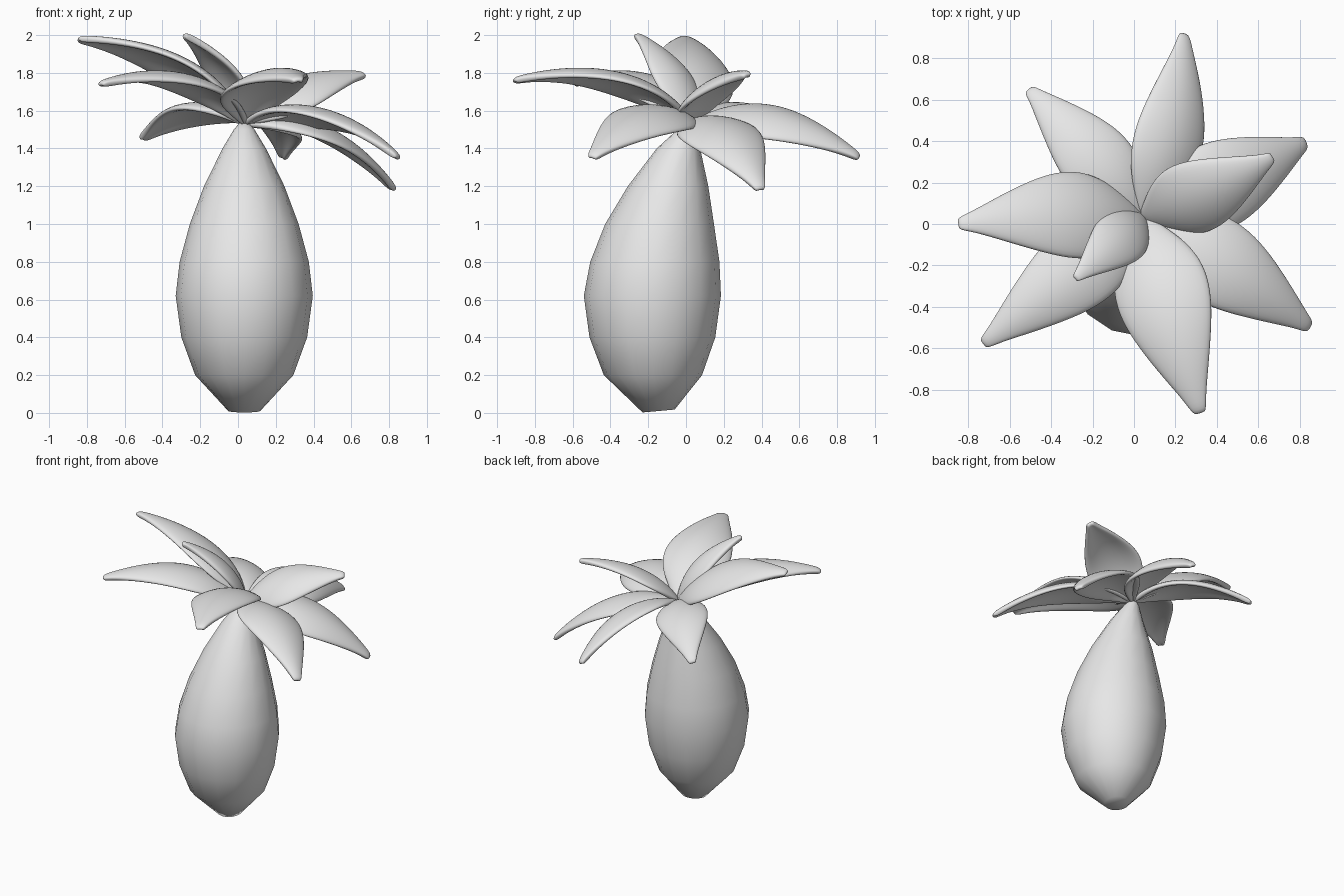
import bpy, bmesh, math
from mathutils import Vector, Matrix

cube = bpy.data.objects.get("Cube")
if cube:
    bpy.data.objects.remove(cube, do_unlink=True)

gray = bpy.data.materials.new("plain_gray")
gray.use_nodes = True
gray.diffuse_color = (0.8, 0.8, 0.8, 1)
gray.node_tree.nodes["Principled BSDF"].inputs["Base Color"].default_value = (0.8, 0.8, 0.8, 1)


def add_object(name, bm, angle):
    bmesh.ops.recalc_face_normals(bm, faces=bm.faces)
    mesh = bpy.data.meshes.new(name)
    bm.to_mesh(mesh)
    bm.free()
    mesh.materials.append(gray)
    obj = bpy.data.objects.new(name, mesh)
    bpy.context.collection.objects.link(obj)
    bpy.ops.object.select_all(action="DESELECT")
    obj.select_set(True)
    bpy.context.view_layer.objects.active = obj
    bpy.ops.object.shade_smooth_by_angle(angle=math.radians(angle))
    return obj


def bridge(bm, a, b, closed):
    n = len(a)
    for i in range(n if closed else n - 1):
        j = (i + 1) % n
        bm.faces.new((a[i], a[j], b[j], b[i]))


# Trunk: egg-shaped loft that leans back; rows are height, radius, centre y
TRUNK = [(0.01, 0.085, -0.145), (0.2, 0.26, -0.175), (0.4, 0.333, -0.178),
         (0.62, 0.363, -0.178), (0.8, 0.342, -0.165), (1.0, 0.288, -0.14),
         (1.2, 0.213, -0.095), (1.4, 0.115, -0.04), (1.5, 0.055, 0.01), (1.54, 0.02, 0.03)]
SIDES = 16
bm = bmesh.new()
rings = []
for k, (z, r, cy) in enumerate(TRUNK):
    ring = []
    for i in range(SIDES):
        a = math.tau * i / SIDES
        y = r * math.sin(a)
        tilt = 0.09 * y if k == 0 else 0
        ring.append(bm.verts.new((0.033 + r * math.cos(a), cy + y, z + tilt)))
    rings.append(ring)
for low, high in zip(rings, rings[1:]):
    bridge(bm, low, high, True)
bm.faces.new(rings[0])
bm.faces.new(rings[-1])
add_object("trunk", bm, 60)

# Leaf outline: position along the leaf, share of the half width
OUTLINE = [(0, 0.1), (0.1, 0.45), (0.22, 0.8), (0.36, 1.0), (0.52, 1.0),
           (0.68, 0.8), (0.83, 0.5), (0.94, 0.23), (1, 0.12)]
ROOT = Vector((0.04, 0.03, 1.53))


def leaf(name, tip, half_width, roll, arch=0.165):
    """Arched, cupped blade from the crown to the tip, rolled to its right."""
    chord = Vector(tip) - ROOT
    length = chord.length
    along = chord.normalized()
    right = along.cross(Vector((0, 0, 1))).normalized()
    spin = Matrix.Rotation(math.radians(roll), 3, along)
    right = spin @ right
    up = right.cross(along)
    control = ROOT + chord * 0.4 + up * (2 * arch * length)
    bm = bmesh.new()
    rows = []
    for t, share in OUTLINE:
        centre = ROOT * (1 - t) ** 2 + control * (2 * t * (1 - t)) + Vector(tip) * t * t
        tangent = (control - ROOT) * (1 - t) + (Vector(tip) - control) * t
        normal = right.cross(tangent.normalized())
        w = half_width * share
        rows.append([bm.verts.new(centre + right * (w * u) - normal * (0.3 * w * u * u))
                     for u in (-1, -0.5, 0, 0.5, 1)])
    for a, b in zip(rows, rows[1:]):
        bridge(bm, a, b, False)
    obj = add_object(name, bm, 180)
    solid = obj.modifiers.new("thickness", "SOLIDIFY")
    solid.thickness = 0.036
    solid.offset = 0
    smooth = obj.modifiers.new("rounding", "SUBSURF")
    smooth.levels = smooth.render_levels = 2


# Crown of leaves
leaf("leaf_back", (0.24, 0.92, 1.35), 0.19, 26)
leaf("leaf_back_left_low", (0.83, 0.395, 1.18), 0.22, 8)
leaf("leaf_back_left_high", (0.67, 0.325, 1.79), 0.195, 20, 0.14)
leaf("leaf_front_left", (0.85, -0.5, 1.35), 0.22, -13)
leaf("leaf_front", (0.32, -0.915, 1.76), 0.235, 6)
leaf("leaf_right", (-0.85, 0.0, 1.98), 0.225, 17, 0.15)
leaf("leaf_front_right", (-0.73, -0.58, 1.74), 0.205, 0)
leaf("leaf_upright", (-0.285, -0.265, 2.0), 0.14, 0, 0.15)
leaf("leaf_back_right", (-0.51, 0.65, 1.45), 0.185, 12)
